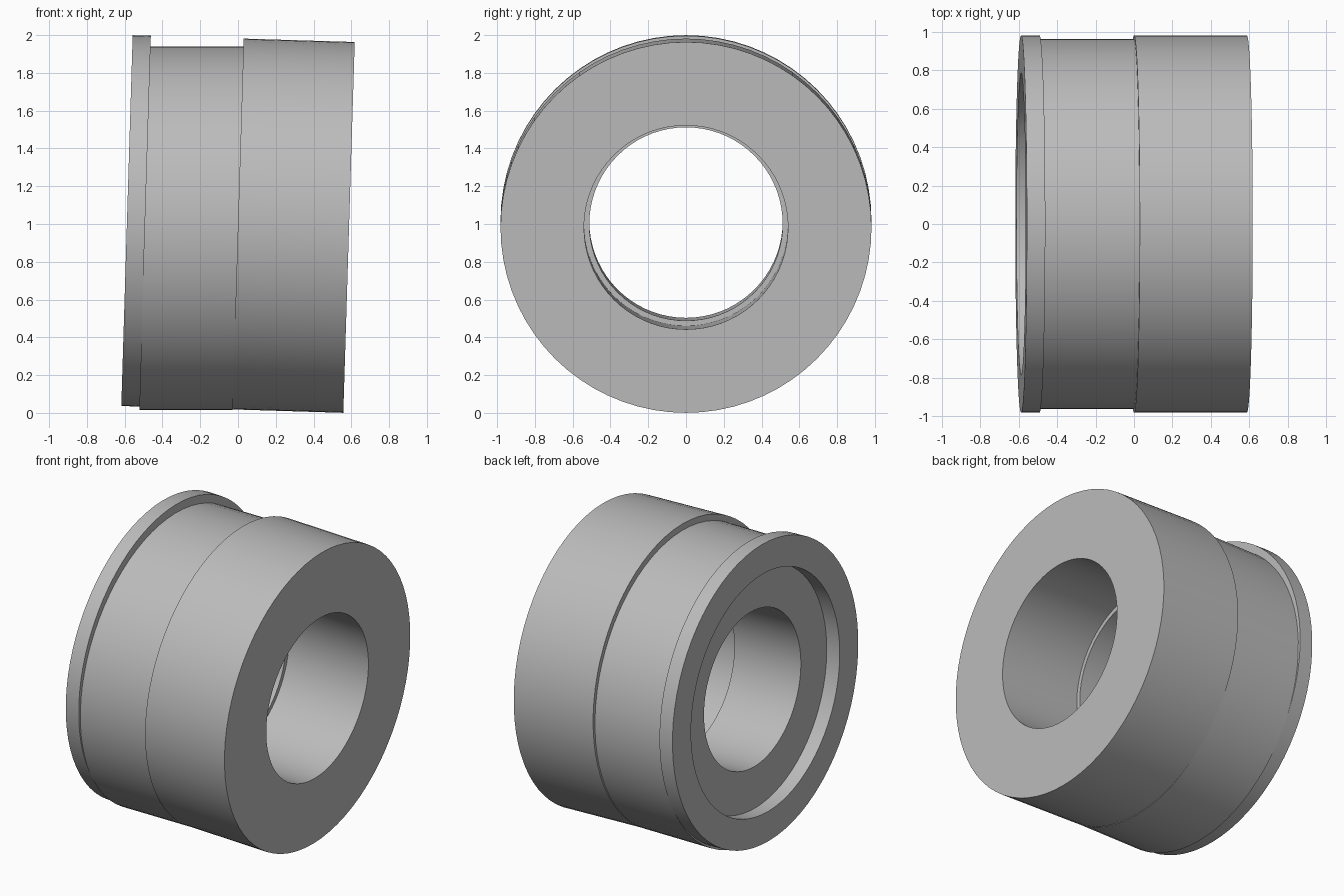
import bpy, bmesh, math
from mathutils import Matrix, Vector

cube = bpy.data.objects.get("Cube")
if cube:
    bpy.data.objects.remove(cube, do_unlink=True)

SIDES = 72
TILT = math.radians(1.76)
FRAME = Matrix.Translation((0, 0, 1)) @ Matrix.Rotation(TILT, 4, "Y")

grey = bpy.data.materials.new("plain grey")
grey.use_nodes = True
COLOUR = (0.5, 0.5, 0.5, 1)
grey.diffuse_color = COLOUR
grey.node_tree.nodes["Principled BSDF"].inputs["Base Color"].default_value = COLOUR


def hollow_ring(name, x0, x1, outer, bore, drop0=0, drop1=0):
    """Tube along the tilted axis; drops lower the outer wall at each end."""
    bm = bmesh.new()
    section = [(x0, outer, drop0), (x1, outer, drop1), (x1, bore, 0), (x0, bore, 0)]
    loops = []
    for x, r, drop in section:
        angles = [math.tau * i / SIDES for i in range(SIDES)]
        loops.append([bm.verts.new(Vector((x, r * math.cos(a), r * math.sin(a) - drop)))
                      for a in angles])
    for k, loop in enumerate(loops):
        after = loops[(k + 1) % len(loops)]
        for i in range(SIDES):
            j = (i + 1) % SIDES
            bm.faces.new((loop[i], loop[j], after[j], after[i]))
    bmesh.ops.recalc_face_normals(bm, faces=bm.faces)
    mesh = bpy.data.meshes.new(name)
    bm.to_mesh(mesh)
    bm.free()
    mesh.materials.append(grey)
    obj = bpy.data.objects.new(name, mesh)
    obj.matrix_world = FRAME
    bpy.context.collection.objects.link(obj)
    bpy.ops.object.select_all(action="DESELECT")
    obj.select_set(True)
    bpy.context.view_layer.objects.active = obj
    bpy.ops.object.shade_smooth_by_angle(angle=math.radians(30))
    return obj


# Wide end body with the larger bore
hollow_ring("end_body", 0.0, 0.588, 0.982, 0.54)
# Neck with a narrower bore, its outer wall running level
hollow_ring("neck", -0.492, 0.0, 0.963, 0.512, drop0=0.038, drop1=0.023)
# Thin rim that leaves a shallow recess in front of the neck
hollow_ring("rim_flange", -0.588, -0.492, 0.982, 0.786)
